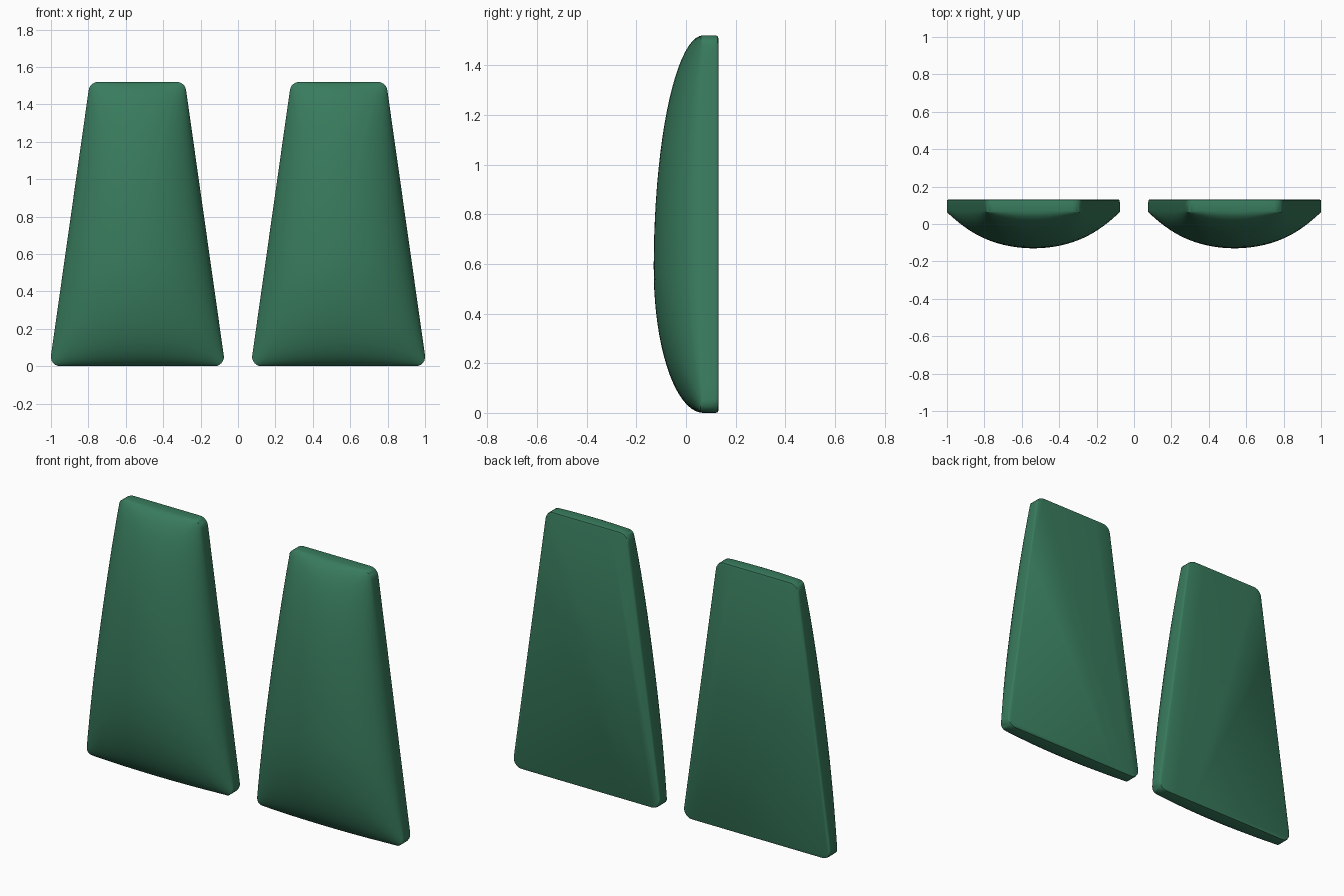
import bpy, bmesh, math

if "Cube" in bpy.data.objects:
    bpy.data.objects.remove(bpy.data.objects["Cube"])

H, R, MID, RINGS = 1.52, 0.05, 0.65, 20   # height, corner radius, ring centre, dome rings
BACK, RIM, DEPTH, PEAK = 0.13, 0.07, 0.20, 0.58


def half_width(z):
    return 0.470 - 0.142 * z


def outline():
    """Rounded trapezoid around x = 0, with extra points along the straight edges."""
    tilt = math.atan(0.142)

    def arc(z, a0, a1):
        cx = half_width(z) - R / math.cos(tilt)
        return [(cx + R * math.cos(a0 + (a1 - a0) * i / 6),
                 z + R * math.sin(a0 + (a1 - a0) * i / 6)) for i in range(7)]

    right = arc(R, -math.pi / 2, tilt) + arc(H - R, tilt, math.pi / 2)
    corners = right + [(-x, z) for x, z in reversed(right)]
    pts = []
    for (x0, z0), (x1, z1) in zip(corners, corners[1:] + corners[:1]):
        n = max(1, round(math.hypot(x1 - x0, z1 - z0) / 0.06))
        pts += [(x0 + (x1 - x0) * i / n, z0 + (z1 - z0) * i / n) for i in range(n)]
    return pts


def front_y(x, z):
    """Domed front: elliptical both across and along the pad."""
    u = min(1, abs(x) / half_width(z))
    w = (PEAK - z) / PEAK if z < PEAK else (z - PEAK) / (H - PEAK)
    return RIM - DEPTH * (1 - u * u) ** 0.53 * max(0, 1 - w * w) ** 0.5


def ring(bm, pts, s, y=None):
    verts = []
    for px, pz in pts:
        x, z = px * s, MID + (pz - MID) * s
        verts.append(bm.verts.new((x + 0.538, front_y(x, z) if y is None else y, z)))
    return verts


# Pad: flat back, short rim wall, domed front
bm = bmesh.new()
pts = outline()
rings = [ring(bm, pts, 0.988, BACK), ring(bm, pts, 0.997, BACK - 0.003),
         ring(bm, pts, 1, BACK - 0.012)]
rings += [ring(bm, pts, math.cos(math.pi / 2 * i / RINGS)) for i in range(RINGS)]
n = len(pts)
bm.faces.new(rings[0])
for a, b in zip(rings, rings[1:]):
    for i in range(n):
        bm.faces.new((a[i], a[(i + 1) % n], b[(i + 1) % n], b[i]))
tip = bm.verts.new((0.538, front_y(0, MID), MID))
for i in range(n):
    bm.faces.new((rings[-1][i], rings[-1][(i + 1) % n], tip))
bmesh.ops.recalc_face_normals(bm, faces=bm.faces)
mesh = bpy.data.meshes.new("pads")
bm.to_mesh(mesh)
bm.free()
pads = bpy.data.objects.new("pads", mesh)
bpy.context.collection.objects.link(pads)

# Green material
mat = bpy.data.materials.new("green")
mat.diffuse_color = (0.04, 0.2, 0.11, 1)
mat.use_nodes = True
mat.node_tree.nodes["Principled BSDF"].inputs["Base Color"].default_value = mat.diffuse_color
mesh.materials.append(mat)

bpy.context.view_layer.objects.active = pads
pads.select_set(True)
bpy.ops.object.shade_smooth_by_angle(angle=math.radians(50))

# Second pad mirrored across x = 0
mirror = pads.modifiers.new("mirror", 'MIRROR')
mirror.use_mirror_merge = False
